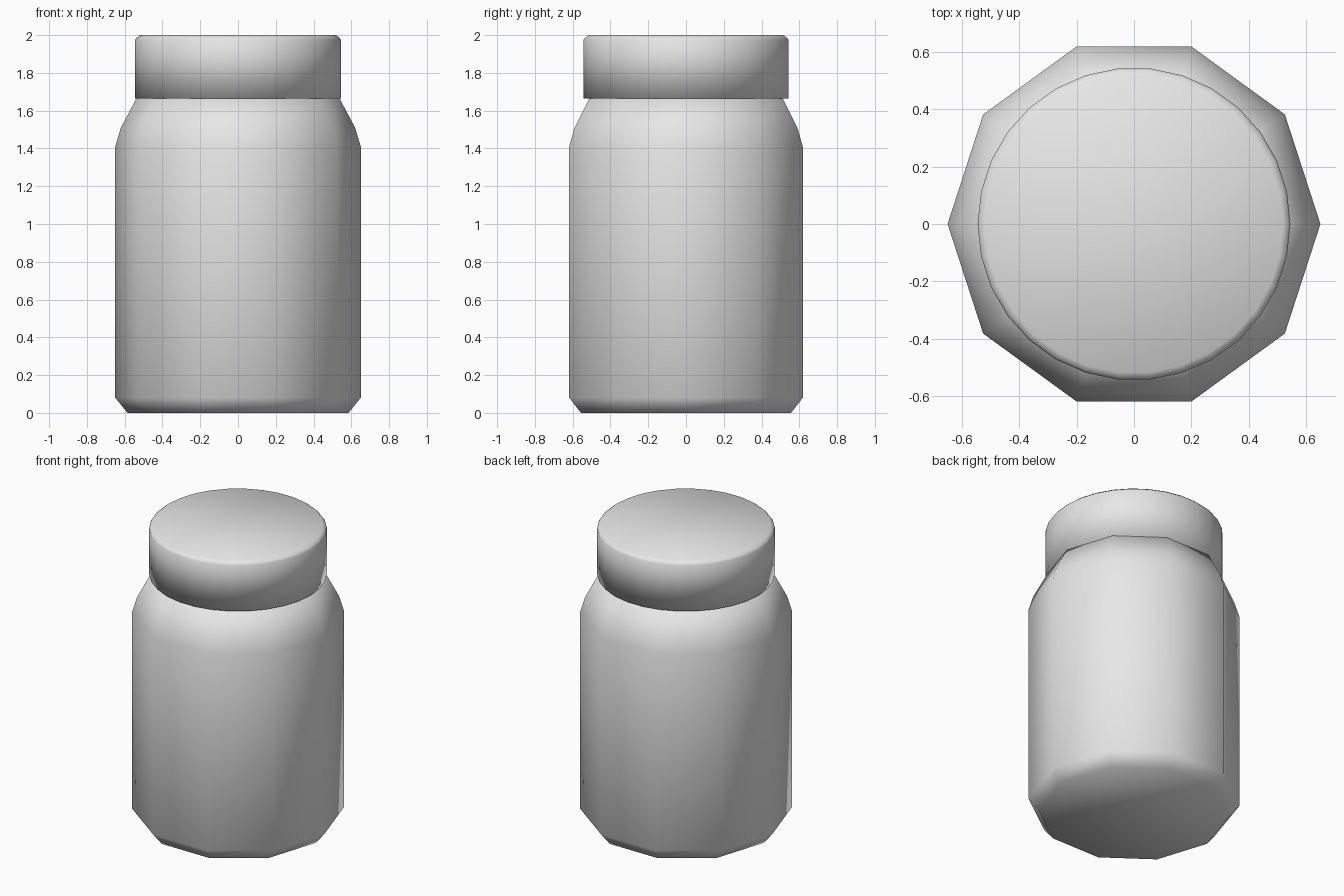
import bpy, bmesh, math

if "Cube" in bpy.data.objects:
    bpy.data.objects.remove(bpy.data.objects["Cube"])

grey = bpy.data.materials.new("light_grey")
grey.diffuse_color = (0.8, 0.8, 0.8, 1)
grey.use_nodes = True
grey.node_tree.nodes["Principled BSDF"].inputs["Base Color"].default_value = grey.diffuse_color


def lathe(name, profile, sides):
    """Stack rings of (radius, z), cap both ends, shade smooth."""
    bm = bmesh.new()
    rings = []
    for r, z in profile:
        rings.append([bm.verts.new((r * math.cos(2 * math.pi * i / sides),
                                    r * math.sin(2 * math.pi * i / sides), z))
                      for i in range(sides)])
    for a, b in zip(rings, rings[1:]):
        for i in range(sides):
            j = (i + 1) % sides
            bm.faces.new((a[i], a[j], b[j], b[i]))
    bm.faces.new(rings[0][::-1])
    bm.faces.new(rings[-1])
    for f in bm.faces:
        f.smooth = True
    # keep right-angled rims crisp
    for e in bm.edges:
        if e.calc_face_angle(0) > math.radians(80):
            e.smooth = False
    mesh = bpy.data.meshes.new(name)
    bm.to_mesh(mesh)
    bm.free()
    mesh.materials.append(grey)
    obj = bpy.data.objects.new(name, mesh)
    bpy.context.collection.objects.link(obj)
    return obj


# Ten-sided jar with chamfered base and sloping shoulder
lathe("jar_body", [(0.585, 0), (0.65, 0.08), (0.65, 1.41),
                   (0.62, 1.51), (0.535, 1.67)], 10)

# Round lid with a small bevel on the top rim
lathe("lid", [(0.545, 1.665), (0.545, 1.975), (0.538, 1.985), (0.52, 2.0)], 30)
